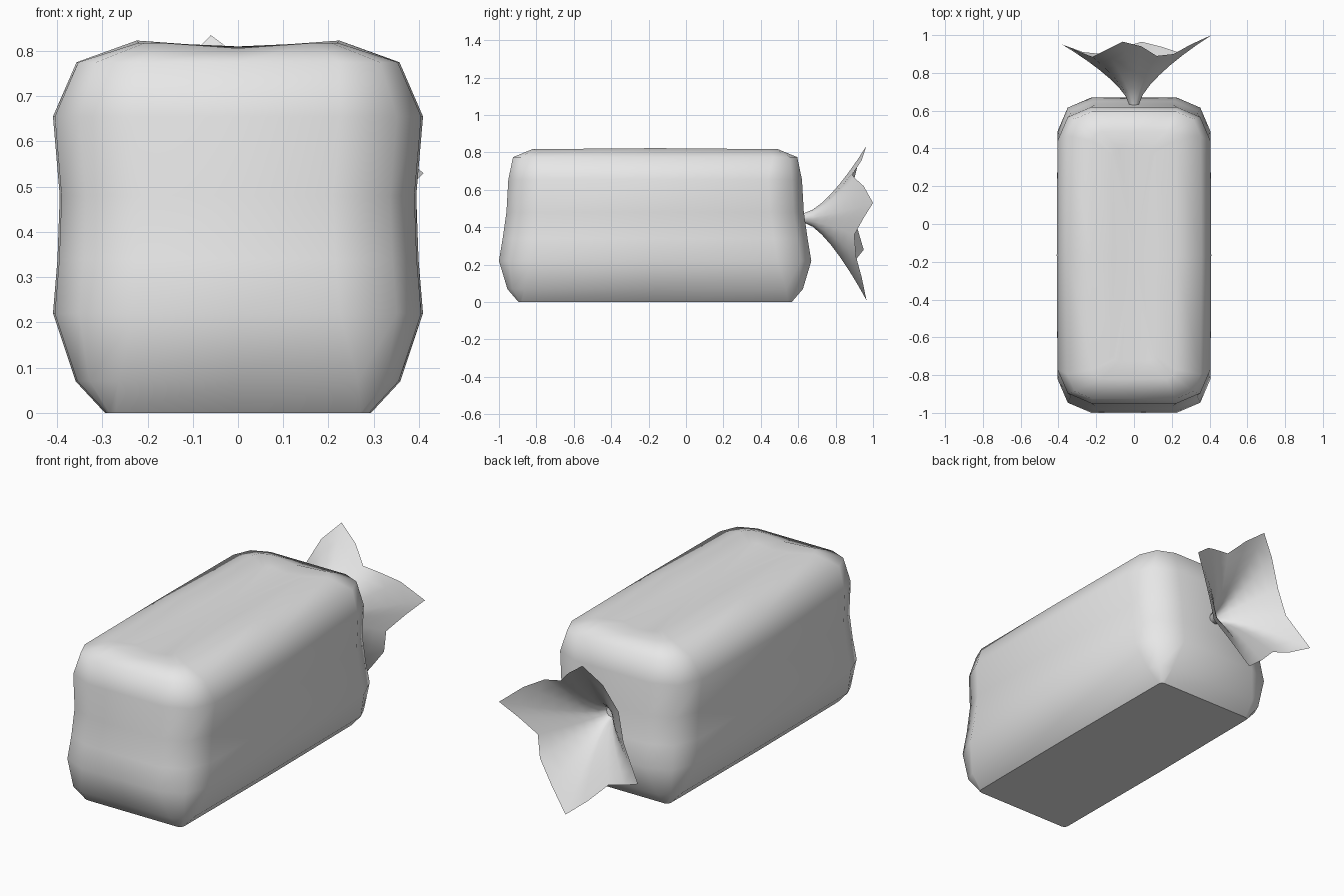
import bpy, bmesh
from math import sin, cos, tau
from mathutils import Vector

old = bpy.data.objects.get("Cube")
if old:
    bpy.data.objects.remove(old, do_unlink=True)

grey = bpy.data.materials.new("wrapper_grey")
grey.use_nodes = True
COLOUR = (0.8, 0.8, 0.8, 1)
grey.diffuse_color = COLOUR
grey.node_tree.nodes["Principled BSDF"].inputs["Base Color"].default_value = COLOUR


def finish(name, bm):
    mesh = bpy.data.meshes.new(name)
    bm.to_mesh(mesh)
    bm.free()
    mesh.materials.append(grey)
    obj = bpy.data.objects.new(name, mesh)
    bpy.context.collection.objects.link(obj)
    return obj


def bridge(bm, a, b):
    n = len(a)
    for i in range(n):
        j = (i + 1) % n
        bm.faces.new((a[i], a[j], b[j], b[i]))


# Loaf: stacked rounded rectangles (height, half width, half length, corner cut)
LOAF_Y = -0.165
RINGS = [
    (0.0, 0.29, 0.73, 0.02), (0.07, 0.355, 0.79, 0.09),
    (0.22, 0.405, 0.835, 0.18), (0.34, 0.395, 0.815, 0.18),
    (0.48, 0.39, 0.795, 0.18), (0.655, 0.405, 0.785, 0.18),
    (0.775, 0.353, 0.76, 0.13), (0.818, 0.22, 0.655, 0.05),
    (0.81, 0.11, 0.56, 0.03),
]


def loaf_ring(bm, z, hx, hy, c):
    k = 0.3 * c
    quarter = [(hx, hy - c), (hx - k, hy - k), (hx - c, hy)]
    mirrored = [(-x, y) for x, y in reversed(quarter)]
    half = [(hx + 0.004, 0)] + quarter + [(0, hy)] + mirrored
    points = half + [(-x, -y) for x, y in half]
    verts = []
    for x, y in points:
        height = z
        if z > 0.8:
            height += 0.005 if y == 0 else -0.012 if x == 0 else 0
        verts.append(bm.verts.new((x, y + LOAF_Y, height)))
    return verts


bm = bmesh.new()
rings = [loaf_ring(bm, *r) for r in RINGS]
for low, high in zip(rings, rings[1:]):
    bridge(bm, low, high)
bottom = bm.faces.new(list(reversed(rings[0])))
# Crown strips close the top across its width
top = rings[-1]
centre = bm.verts.new((0, LOAF_Y, 0.81))
for i, v in enumerate(top):
    bm.faces.new((v, top[(i + 1) % len(top)], centre))
for f in bm.faces:
    f.smooth = True
for e in bottom.edges:
    e.smooth = False
finish("wrapped_loaf", bm)

# Gathered wrapper end: flares from a tight neck to a ragged rim
NECK = Vector((0, 0.63, 0.45))
RIM = [
    (0.41, 1.0, 0.53), (0.3, 0.95, 0.62), (0.21, 0.9, 0.665),
    (0.12, 0.89, 0.68), (0.04, 0.94, 0.76), (-0.06, 0.965, 0.835),
    (-0.15, 0.92, 0.74), (-0.22, 0.885, 0.6), (-0.26, 0.9, 0.45),
    (-0.38, 0.95, 0.28), (-0.27, 0.91, 0.23), (-0.17, 0.9, 0.2),
    (-0.07, 0.93, 0.1), (0.04, 0.965, 0.01), (0.14, 0.94, 0.13),
    (0.23, 0.91, 0.24), (0.25, 0.9, 0.36), (0.33, 0.95, 0.45),
]
bm = bmesh.new()
loops = []
STEPS = 7
for s in range(STEPS + 1):
    t = s / STEPS
    loop = []
    for i, p in enumerate(RIM):
        d = Vector(p) - NECK
        spread = t ** 1.45
        ang = tau * i / len(RIM)
        neck = 0.025 * (1 - t)
        loop.append(bm.verts.new((
            d.x * spread + neck * cos(ang),
            NECK.y + d.y * t,
            NECK.z + d.z * spread + neck * sin(ang))))
    loops.append(loop)
for a, b in zip(loops, loops[1:]):
    bridge(bm, a, b)
for f in bm.faces:
    f.smooth = True
finish("gathered_wrapper_end", bm)
